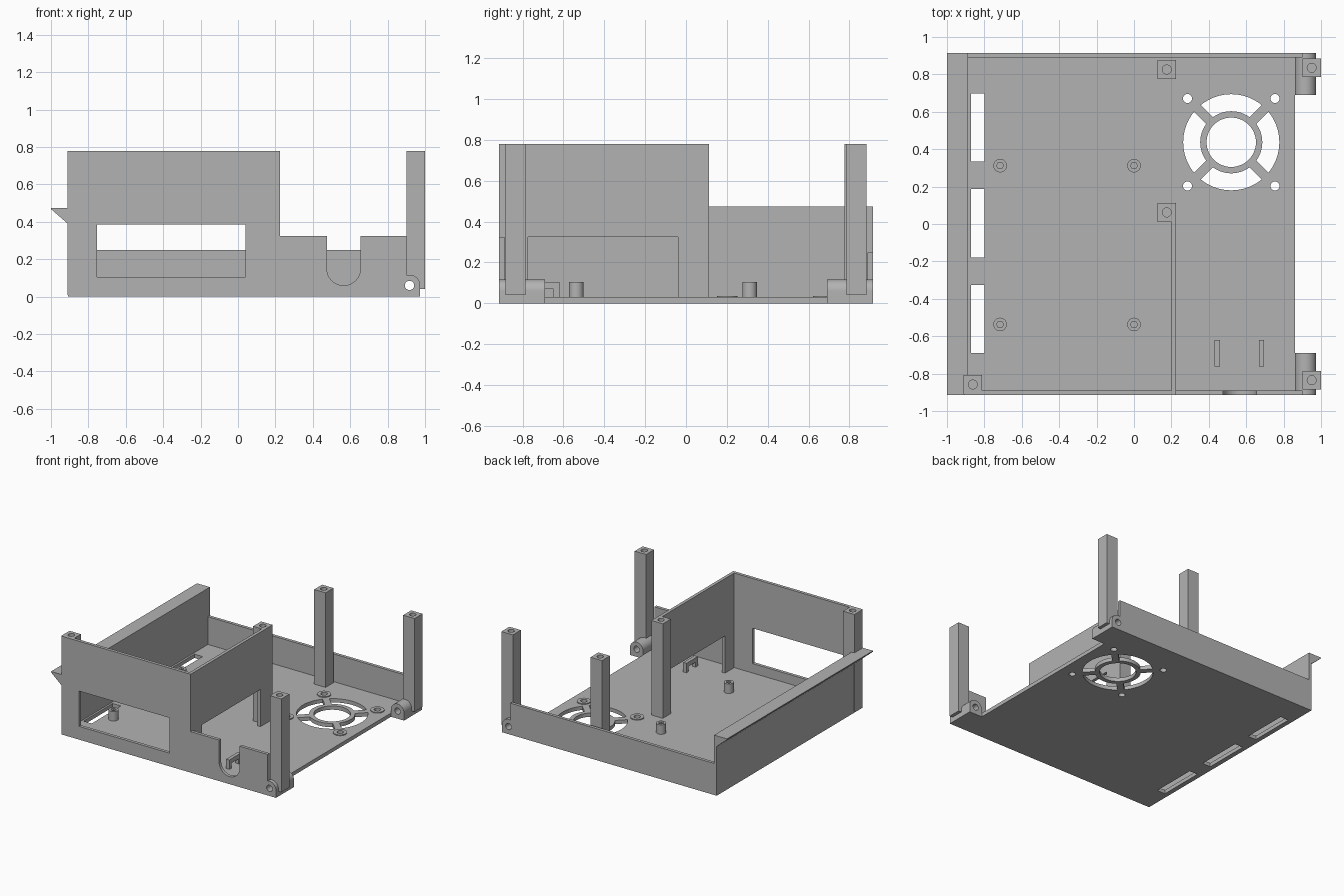
import bpy, bmesh, math

if "Cube" in bpy.data.objects:
    bpy.data.objects.remove(bpy.data.objects["Cube"])

grey = bpy.data.materials.new("plain grey")
grey.diffuse_color = (0.45, 0.45, 0.45, 1)
grey.use_nodes = True
grey.node_tree.nodes["Principled BSDF"].inputs["Base Color"].default_value = grey.diffuse_color


def prism(name, pts, lo, hi, axis="z"):
    """Extrude a 2D outline along an axis: z uses (x, y), y uses (x, z), x uses (y, z)."""
    place = {"z": lambda a, b, c: (a, b, c),
             "y": lambda a, b, c: (a, c, b),
             "x": lambda a, b, c: (c, a, b)}[axis]
    bm = bmesh.new()
    bottom = [bm.verts.new(place(a, b, lo)) for a, b in pts]
    top = [bm.verts.new(place(a, b, hi)) for a, b in pts]
    n = len(pts)
    bm.faces.new(bottom[::-1])
    bm.faces.new(top)
    for i in range(n):
        j = (i + 1) % n
        bm.faces.new((bottom[i], bottom[j], top[j], top[i]))
    bmesh.ops.recalc_face_normals(bm, faces=bm.faces)
    me = bpy.data.meshes.new(name)
    bm.to_mesh(me)
    bm.free()
    me.materials.append(grey)
    ob = bpy.data.objects.new(name, me)
    bpy.context.collection.objects.link(ob)
    return ob


def rect(x0, x1, y0, y1):
    return [(x0, y0), (x1, y0), (x1, y1), (x0, y1)]


def arc(cx, cy, r, a0, a1, n=16):
    return [(cx + r * math.cos(math.radians(a0 + (a1 - a0) * i / n)),
             cy + r * math.sin(math.radians(a0 + (a1 - a0) * i / n))) for i in range(n + 1)]


def circle(cx, cy, r, n=32):
    return arc(cx, cy, r, 0, 360, n)[:-1]


def cut(ob, cutters):
    """Subtract cutters, then remove them."""
    bpy.context.view_layer.objects.active = ob
    for c in cutters:
        c.hide_render = True
        m = ob.modifiers.new("cut", "BOOLEAN")
        m.operation, m.solver, m.object = "DIFFERENCE", "EXACT", c
        bpy.ops.object.modifier_apply(modifier=m.name)
        bpy.data.objects.remove(c)


def smooth(ob):
    bpy.ops.object.select_all(action="DESELECT")
    ob.select_set(True)
    bpy.context.view_layer.objects.active = ob
    bpy.ops.object.shade_smooth_by_angle(angle=math.radians(30))


L, F, T = 0.91, 0.915, 0.03      # left edge, front/back edge, floor thickness
HX, HZ, HR = 0.917, 0.06, 0.057  # hinge axis and radius
FX, FY = 0.52, 0.437             # fan centre


def hinge_hole():
    return prism("cutter", circle(HX, HZ, 0.025, 24), -1.2, 1.2, "y")


# Floor with side vents and fan grille
floor = prism("floor", rect(-L, 0.86, -F, F), 0, T)
holes = [rect(-0.872, -0.8, y - 0.183, y + 0.183) for y in (0.516, 0.003, -0.508)]
holes.append(circle(FX, FY, 0.132, 48))
fan_screws = [(FX + sx * 0.234, FY + sy * 0.234) for sx in (-1, 1) for sy in (-1, 1)]
holes += [circle(x, y, 0.024, 24) for x, y in fan_screws]
for a in (0, 90, 180, 270):
    do, di = (45 - math.degrees(math.asin(0.025 / r)) for r in (0.257, 0.166))
    holes.append(arc(FX, FY, 0.257, a - do, a + do) + arc(FX, FY, 0.166, a + di, a - di))
cut(floor, [prism("cutter", h, -0.1, 0.1) for h in holes])

# Low raised washers round the fan screw holes
for x, y in fan_screws:
    washer = prism("fan_screw_washer", circle(x, y, 0.05), T - 0.005, T + 0.007)
    cut(washer, [prism("cutter", circle(x, y, 0.024, 24), -0.1, 0.1)])

# Front wall: stepped outline with U notch, and a window
front = prism("front_wall", [(-L, 0), (0.9, 0), (0.9, 0.325), (0.655, 0.325)]
              + arc(0.565, 0.15, 0.09, 0, -180, 24)
              + [(0.475, 0.325), (0.225, 0.325), (0.225, 0.78), (-L, 0.78)], -F, -0.89, "y")
cut(front, [prism("cutter", rect(-0.755, 0.04, 0.105, 0.385), -1, -0.8, "y"), hinge_hole()])

# Back wall
back = prism("back_wall", rect(-L, 0.9, 0, 0.25), 0.89, F, "y")
cut(back, [hinge_hole()])

# Left wall with overhanging lip
prism("left_wall", [(-L, 0), (-0.887, 0), (-0.887, 0.475), (-1, 0.475), (-1, 0.468),
                    (-L, 0.39)], -F, F, "y")

# Inner dividing wall with a low opening
inner = prism("inner_wall", rect(-0.9, 0.06, 0.01, 0.78), 0.2, 0.225, "x")
cut(inner, [prism("cutter", rect(-0.775, -0.04, T, 0.325), 0.1, 0.3, "x")])

# Hinge barrels: rounded top on a square base
for name, y0, y1 in (("front_hinge", -F, -0.69), ("back_hinge", 0.69, F)):
    hinge = prism(name, [(HX - HR, 0), (HX + HR, 0)] + arc(HX, HZ, HR, 0, 180, 24), y0, y1, "y")
    cut(hinge, [hinge_hole()])
    smooth(hinge)

# Square screw posts
for name, x, y, z0 in (("front_left_post", -0.862, -0.858, 0.01),
                       ("middle_post", 0.175, 0.062, 0.01),
                       ("back_post", 0.175, 0.826, 0.01),
                       ("front_hinge_post", 0.95, -0.835, 0.04),
                       ("back_hinge_post", 0.95, 0.835, 0.04)):
    post = prism(name, rect(x - 0.05, x + 0.05, y - 0.05, y + 0.05), z0, 0.78)
    cutters = [prism("cutter", circle(x, y, 0.024, 24), 0.6, 0.9)]
    if z0 == 0.04:
        cutters.append(hinge_hole())
    cut(post, cutters)

# Circuit board standoffs
for x in (-0.716, 0):
    for y in (0.312, -0.537):
        stand = prism("standoff", circle(x, y, 0.036), T - 0.01, 0.105)
        cut(stand, [prism("cutter", circle(x, y, 0.019, 6), T, 0.2)])
        smooth(stand)

# Cable tie arches
for x in (0.445, 0.681):
    prism("cable_arch", [(-0.763, 0.02), (-0.735, 0.02), (-0.735, 0.07), (-0.648, 0.07),
                         (-0.648, 0.02), (-0.62, 0.02), (-0.62, 0.105), (-0.763, 0.105)],
          x - 0.014, x + 0.014, "x")
